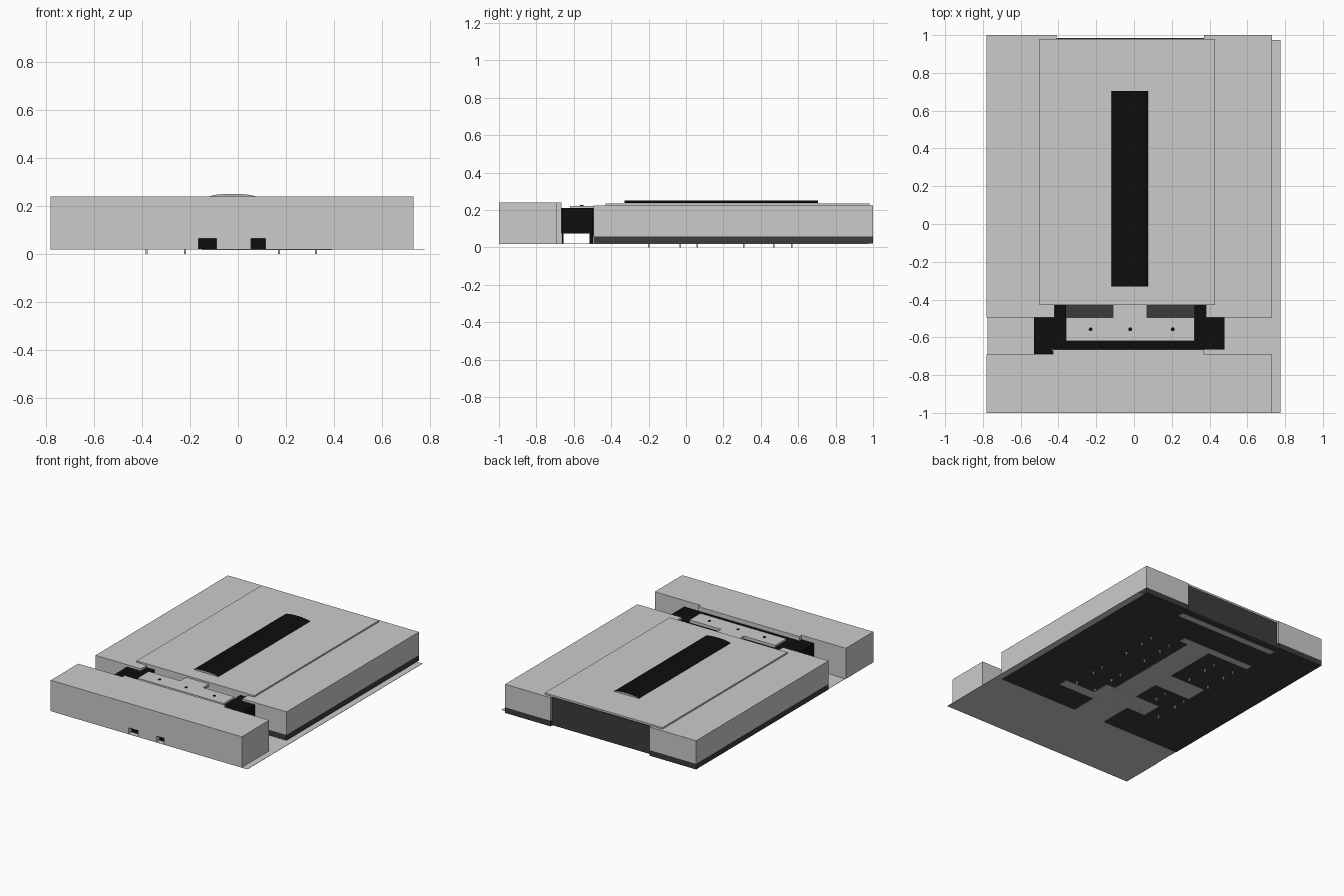
import bpy, bmesh, math

if "Cube" in bpy.data.objects:
    bpy.data.objects.remove(bpy.data.objects["Cube"])


def material(name, v):
    m = bpy.data.materials.new(name)
    m.diffuse_color = (v, v, v, 1)
    m.use_nodes = True
    m.node_tree.nodes["Principled BSDF"].inputs["Base Color"].default_value = m.diffuse_color
    return m


BLACK = material("black", 0.004)
DARK = material("dark_grey", 0.045)


def prism(name, pts, z0, z1, mat=None):
    """Extrude an outline in the ground plane from z0 to z1."""
    bm = bmesh.new()
    f = bm.faces.new([bm.verts.new((x, y, z0)) for x, y in pts])
    top = bmesh.ops.extrude_face_region(bm, geom=[f])["geom"]
    bmesh.ops.translate(bm, vec=(0, 0, z1 - z0),
                        verts=[g for g in top if isinstance(g, bmesh.types.BMVert)])
    bmesh.ops.recalc_face_normals(bm, faces=bm.faces)
    me = bpy.data.meshes.new(name)
    bm.to_mesh(me)
    bm.free()
    ob = bpy.data.objects.new(name, me)
    bpy.context.collection.objects.link(ob)
    if mat:
        me.materials.append(mat)
    return ob


def box(name, x0, x1, y0, y1, z0, z1, mat=None):
    return prism(name, [(x0, y0), (x1, y0), (x1, y1), (x0, y1)], z0, z1, mat)


def cut(ob, cutter):
    mod = ob.modifiers.new("cut", "BOOLEAN")
    mod.object = cutter
    mod.operation = "DIFFERENCE"
    mod.solver = "EXACT"
    cutter.hide_render = True
    cutter.hide_viewport = True
    cutter.display_type = "WIRE"


# main housing with front and rear notches, over a dark base layer
L, R = -0.78, 0.73
rear = [(R, 1), (0.37, 1), (0.37, 0.978), (-0.41, 0.978), (-0.41, 1), (L, 1)]
prism("main_housing", [(L, -0.495), (-0.42, -0.495), (-0.42, -0.43), (0.38, -0.43),
                       (0.38, -0.495), (R, -0.495)] + rear, 0.06, 0.225)
prism("base_layer", [(L, -0.495), (R, -0.495)] + rear, 0.02, 0.06, DARK)
box("rear_panel", -0.41, 0.37, 0.978, 0.984, 0.03, 0.222, DARK)

# raised lid on top
box("top_lid", -0.50, 0.43, -0.43, 0.98, 0.225, 0.236)

# curved black strip along the lid, with grey ends
n, xc, w = 12, -0.0225, 0.0975
arc = [(xc + w * math.cos(math.pi * i / n), 0.237 + 0.014 * math.sin(math.pi * i / n))
       for i in range(n + 1)]
strip = prism("curved_strip", arc, 0, 1.035)
for v in strip.data.vertices:
    x, z, y = v.co
    v.co = (x, 0.705 - y, z)
strip.data.flip_normals()
bm = bmesh.new()
bm.from_mesh(strip.data)
bmesh.ops.recalc_face_normals(bm, faces=bm.faces)
bm.to_mesh(strip.data)
bm.free()
grey = material("end_grey", 0.5)
strip.data.materials.append(BLACK)
strip.data.materials.append(grey)
for p in strip.data.polygons:
    p.material_index = 1 if abs(p.normal.y) > 0.9 else 0

# front block with a small pocket in its face
block = prism("front_block", [(L, -1), (R, -1), (R, -0.69), (0.37, -0.69), (0.37, -0.665),
                              (-0.43, -0.665), (-0.43, -0.69), (L, -0.69)], 0.021, 0.24)
for i, (a, b) in enumerate([(-0.165, -0.09), (0.055, 0.115)]):
    cut(block, box(f"pocket_cutter_{i}", a, b, -1.1, -0.96, 0.0, 0.065))
    box(f"pocket_back_{i}", a, b, -0.965, -0.958, 0.021, 0.065, BLACK)

# black bracket between the blocks: bridge, tunnel walls and rear arms
prism("bracket_bridge", [(-0.53, -0.688), (-0.435, -0.688), (-0.435, -0.664), (0.48, -0.664),
                         (0.48, -0.497), (-0.53, -0.497)], 0.075, 0.21, BLACK)
box("bracket_front_wall", -0.53, -0.43, -0.688, -0.67, 0.021, 0.21, BLACK)
box("bracket_front_wall_right", -0.43, 0.48, -0.664, -0.655, 0.021, 0.21, BLACK)
box("bracket_rear_wall", -0.53, 0.48, -0.515, -0.496, 0.021, 0.21, BLACK)
for i, (a, b) in enumerate([(-0.42, -0.36), (0.32, 0.38)]):
    box(f"bracket_arm_{i}", a, b, -0.497, -0.43, 0.06, 0.21, BLACK)

# grey mounting plate with tongue and screws
prism("mounting_plate", [(-0.36, -0.62), (0.32, -0.62), (0.32, -0.495), (0.07, -0.495),
                         (0.07, -0.43), (-0.11, -0.43), (-0.11, -0.495), (-0.36, -0.495)],
      0.205, 0.223)
for i, x in enumerate((-0.23, -0.02, 0.205)):
    bpy.ops.mesh.primitive_cylinder_add(vertices=12, radius=0.01, depth=0.008,
                                        location=(x, -0.557, 0.222))
    screw = bpy.context.object
    screw.name = f"plate_screw_{i}"
    screw.data.materials.append(BLACK)

# thin bottom sheet, showing at the front and along the right side
prism("bottom_sheet", [(-0.775, -1), (0.775, -1), (0.775, 0.975), (0.73, 0.975),
                       (0.73, -0.495), (-0.775, -0.495)], 0.019, 0.021)

# grey patches on the underside
patches = [(-0.42, 0.37, 0.90, 0.945), (-0.43, 0.15, 0.65, 0.70), (-0.10, 0.08, -0.20, 0.65),
           (-0.39, -0.10, 0.10, 0.26), (-0.30, 0.15, -0.25, -0.10),
           (0.08, 0.39, -0.30, -0.23), (-0.15, 0.1, -0.495, -0.25)]
for i, p in enumerate(patches):
    box(f"underside_patch_{i}", *p, 0.0188 - i * 0.0001, 0.0205)

# small pins the model stands on
for x in (-0.38, -0.22, 0.17, 0.325):
    for y in (-0.20, -0.03, 0.06, 0.31, 0.47, 0.565):
        box("base_pin", x - 0.004, x + 0.004, y - 0.004, y + 0.004, 0, 0.022)
